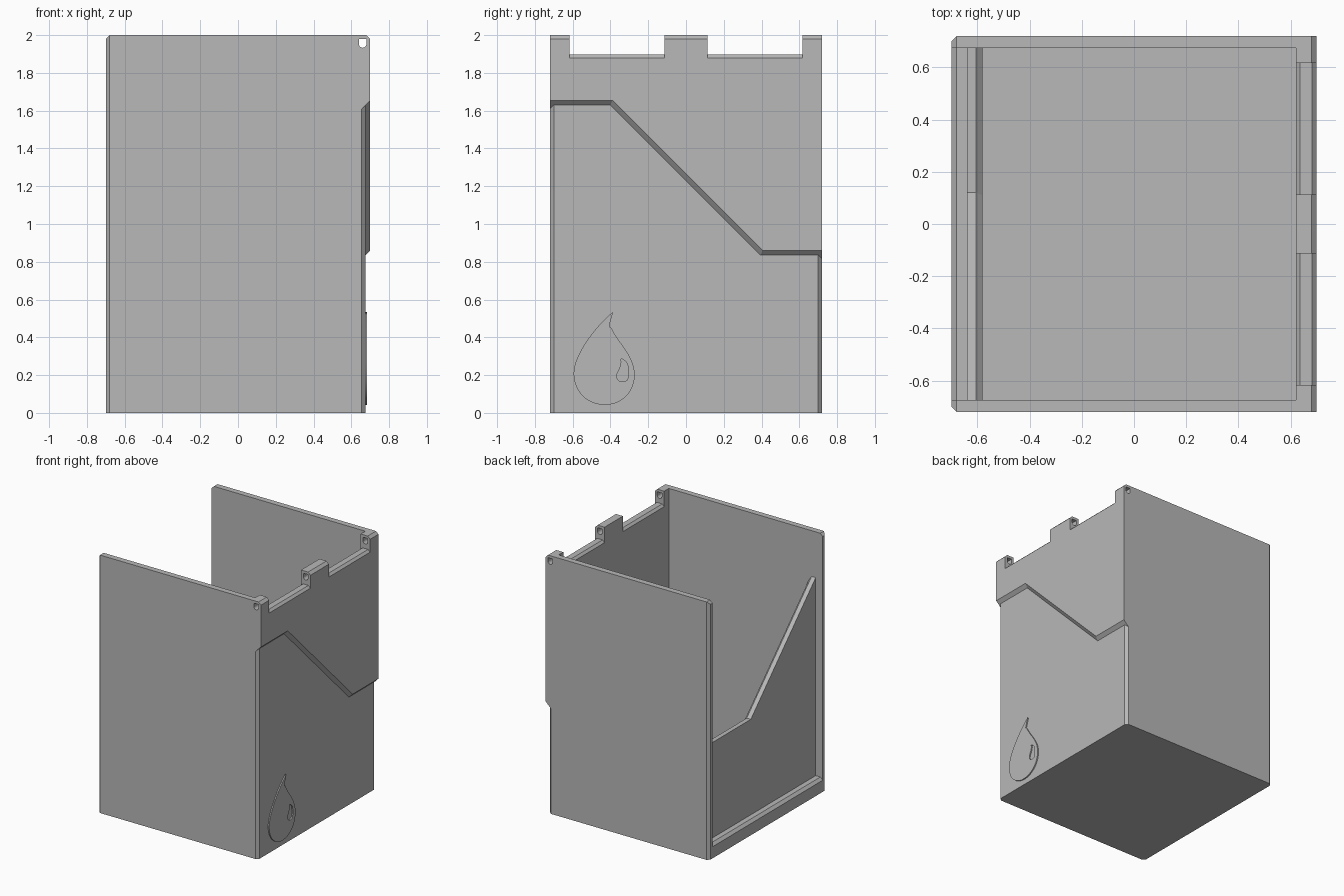
import bpy
import bmesh
from math import sin, cos, pi
from mathutils import Vector

cube = bpy.data.objects.get("Cube")
if cube:
    bpy.data.objects.remove(cube, do_unlink=True)

grey = bpy.data.materials.new("plain_grey")
grey.use_nodes = True
grey.diffuse_color = (0.48, 0.48, 0.48, 1)
grey.node_tree.nodes["Principled BSDF"].inputs["Base Color"].default_value = (0.48, 0.48, 0.48, 1)


def loft(name, ring_a, ring_b):
    """Solid between two matching rings of 3D points."""
    bm = bmesh.new()
    a = [bm.verts.new(p) for p in ring_a]
    b = [bm.verts.new(p) for p in ring_b]
    n = len(a)
    bm.faces.new(a)
    bm.faces.new(b)
    for i in range(n):
        j = (i + 1) % n
        bm.faces.new((a[i], a[j], b[j], b[i]))
    bmesh.ops.recalc_face_normals(bm, faces=bm.faces)
    mesh = bpy.data.meshes.new(name)
    bm.to_mesh(mesh)
    bm.free()
    mesh.materials.append(grey)
    obj = bpy.data.objects.new(name, mesh)
    bpy.context.scene.collection.objects.link(obj)
    return obj


def along_y(name, xz, y0, y1):
    return loft(name, [(x, y0, z) for x, z in xz], [(x, y1, z) for x, z in xz])


def box(name, x, y, z):
    return along_y(name, [(x[0], z[0]), (x[1], z[0]), (x[1], z[1]), (x[0], z[1])], *y)


def cut(target, cutter):
    """Subtract the cutter for good, then delete it."""
    mod = target.modifiers.new("cut", "BOOLEAN")
    mod.operation = "DIFFERENCE"
    mod.solver = "EXACT"
    mod.object = cutter
    graph = bpy.context.evaluated_depsgraph_get()
    graph.update()
    mesh = bpy.data.meshes.new_from_object(target.evaluated_get(graph))
    target.modifiers.clear()
    target.data = mesh
    bpy.data.objects.remove(cutter, do_unlink=True)


# Outer block with chamfered corners on the open side
X, Y, H, C = 0.70, 0.72, 2.0, 0.02
INNER_Y = 0.675
plan = [(X, -Y), (X, Y), (C - X, Y), (-X, Y - C), (-X, C - Y), (C - X, -Y)]
body = loft("container_body", [(x, y, 0) for x, y in plan], [(x, y, H) for x, y in plan])

# Main cavity and the open bay in front of the low wall
cut(body, box("cavity", (-0.58, 0.62), (-INNER_Y, INNER_Y), (0.05, 2.2)))
cut(body, box("bay", (-0.8, -0.64), (-INNER_Y, INNER_Y), (0.11, 2.2)))
sill = [(-0.72, 0.07), (-0.67, 0.12), (-0.72, 0.12)]
cut(body, along_y("sill_chamfer", sill, -INNER_Y, INNER_Y))


# Low wall: flat, then rising at 45 degrees, bevelled towards the cavity
def above_wall(x, drop):
    bend_y, z = 0.12 - 0.414 * drop, 0.85 - drop
    yz = [(INNER_Y, z), (bend_y, z), (-INNER_Y, z + bend_y + INNER_Y),
          (-INNER_Y, 2.2), (INNER_Y, 2.2)]
    return [(x, y, z) for y, z in yz]


cut(body, loft("wall_top", above_wall(-0.66, 0), above_wall(-0.605, 0)))
cut(body, loft("wall_bevel", above_wall(-0.605, 0), above_wall(-0.545, 0.06)))


# Stepped recess in the outer face, with a sloped overhang
def below_step(x):
    rise = x - 0.675
    s = 0.414 * rise
    yz = [(-0.8, -0.1), (0.8, -0.1), (0.8, 0.835 + rise), (0.395 + s, 0.835 + rise),
          (-0.4 + s, 1.63 + rise), (-0.8, 1.63 + rise)]
    return [(x, y, z) for y, z in yz]


cut(body, loft("recess", below_step(0.675), below_step(0.735)))
for side, top in ((-1, 1.63), (1, 0.835)):
    tri = [(0.645, 0.73 * side), (0.71, 0.665 * side), (0.71, 0.73 * side)]
    cut(body, loft("corner_chamfer", [(x, y, -0.1) for x, y in tri],
                   [(x, y, top + x - 0.675) for x, y in tri]))

# Chamfered top edges
for s in (-1, 1):
    wedge = [(s * 0.66, 2.02), (s * 0.72, 1.96), (s * 0.72, 2.02)]
    cut(body, along_y("top_chamfer", wedge, -0.8, 0.8))

# Notches between the three hinge blocks
notch = [(0.60, 1.86), (0.637, 1.897), (0.683, 1.897), (0.72, 1.86), (0.72, 2.1), (0.60, 2.1)]
for s in (-1, 1):
    cut(body, along_y("notch", notch, s * 0.113, s * 0.618))

# Pin hole with a flat top and round bottom
hole = [(0.64, 1.98), (0.68, 1.98)]
hole += [(0.66 + 0.02 * cos(a), 1.953 - 0.02 * sin(a)) for a in (i * pi / 8 for i in range(9))][::1]
hole = [hole[0]] + hole[1:]
cut(body, along_y("pin_hole", hole, -0.8, 0.8))


# Raised droplet emblem with a small droplet opening
def droplet(curve, points):
    """Closed spline from (point, left handle, right handle)."""
    spline = curve.splines.new("BEZIER")
    spline.bezier_points.add(len(points) - 1)
    spline.use_cyclic_u = True
    for bp, (co, left, right) in zip(spline.bezier_points, points):
        bp.handle_left_type = bp.handle_right_type = "FREE"
        bp.co, bp.handle_left, bp.handle_right = (Vector((*p, 0)) for p in (co, left, right))


curve = bpy.data.curves.new("droplet_outline", "CURVE")
curve.dimensions = "2D"
curve.fill_mode = "BOTH"
curve.extrude = 0.006
curve.resolution_u = 12
droplet(curve, [
    ((-0.385, 0.535), (-0.42, 0.42), (-0.47, 0.47)),
    ((-0.595, 0.21), (-0.595, 0.31), (-0.595, 0.11)),
    ((-0.43, 0.042), (-0.52, 0.042), (-0.34, 0.042)),
    ((-0.272, 0.20), (-0.272, 0.11), (-0.272, 0.30)),
    ((-0.39, 0.44), (-0.35, 0.36), (-0.405, 0.475)),
])
droplet(curve, [
    ((-0.345, 0.287), (-0.305, 0.275), (-0.335, 0.25)),
    ((-0.365, 0.205), (-0.36, 0.225), (-0.37, 0.18)),
    ((-0.335, 0.165), (-0.358, 0.165), (-0.312, 0.165)),
    ((-0.305, 0.205), (-0.305, 0.18), (-0.305, 0.245)),
])
outline = bpy.data.objects.new("droplet_outline", curve)
bpy.context.scene.collection.objects.link(outline)
graph = bpy.context.evaluated_depsgraph_get()
graph.update()
mesh = bpy.data.meshes.new_from_object(outline.evaluated_get(graph))
bpy.data.objects.remove(outline, do_unlink=True)
for v in mesh.vertices:
    y, z, x = v.co
    v.co = (0.678 + x, y, z)
mesh.materials.clear()
mesh.materials.append(grey)
emblem = bpy.data.objects.new("droplet_emblem", mesh)
bpy.context.scene.collection.objects.link(emblem)
